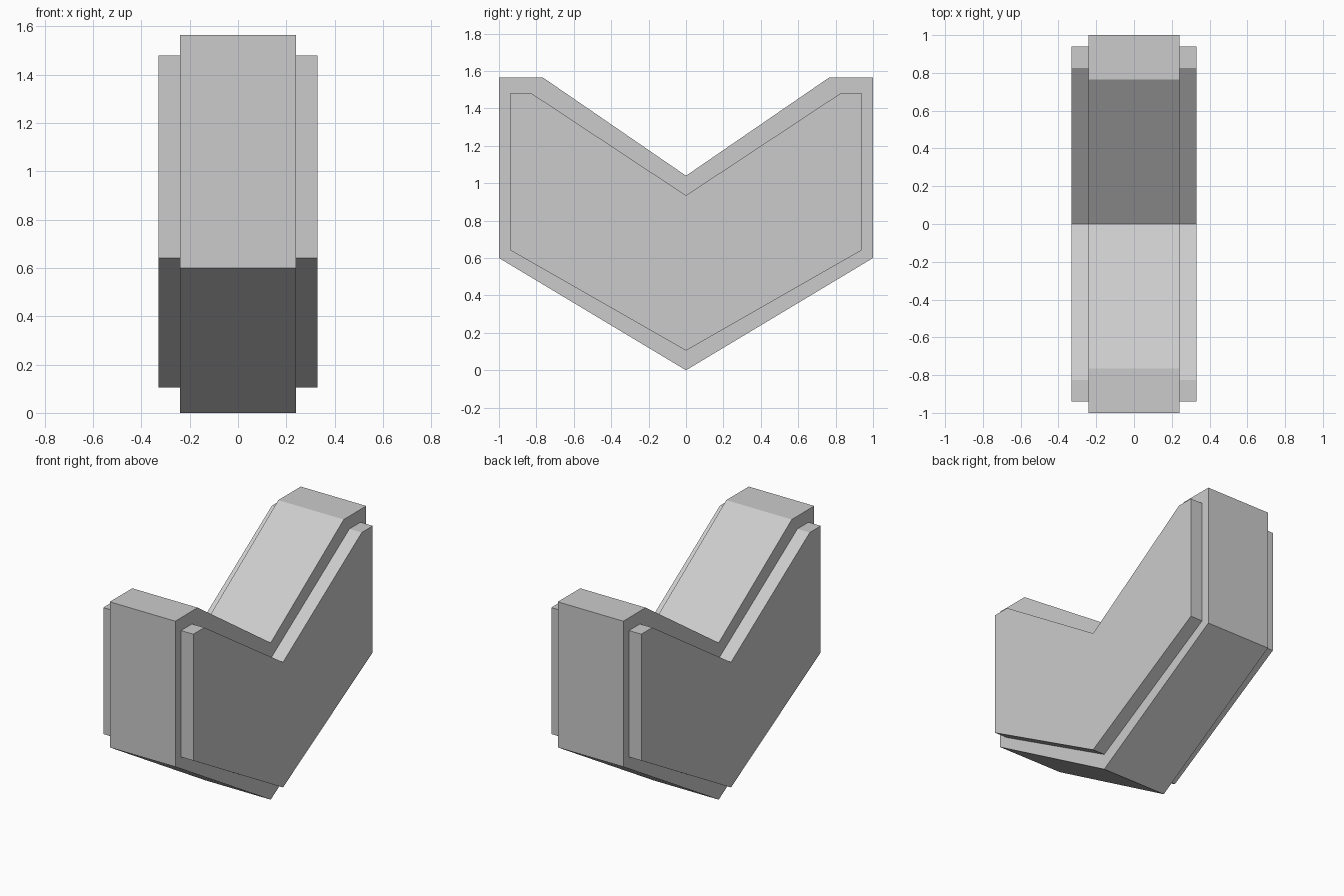
import bpy, bmesh

if "Cube" in bpy.data.objects:
    bpy.data.objects.remove(bpy.data.objects["Cube"])

# Half profiles (y, z), from bottom point to top notch
OUTER = [(0, 0), (1, 0.6), (1, 1.565), (0.765, 1.565), (0, 1.04)]
INNER = [(0, 0.105), (0.94, 0.642), (0.94, 1.48), (0.825, 1.48), (0, 0.935)]


def mirrored(half):
    return half + [(-y, z) for y, z in reversed(half[1:-1])]


# Chevron block: closed loops along x, stepping in to a raised panel on each side
bm = bmesh.new()
loops = []
for x, half in [(-0.33, INNER), (-0.24, INNER), (-0.24, OUTER),
                (0.24, OUTER), (0.24, INNER), (0.33, INNER)]:
    loops.append([bm.verts.new((x, y, z)) for y, z in mirrored(half)])

for a, b in zip(loops, loops[1:]):
    n = len(a)
    for i in range(n):
        j = (i + 1) % n
        bm.faces.new((a[i], a[j], b[j], b[i]))

# Side panel faces
bm.faces.new(loops[0])
bm.faces.new(loops[-1])
bmesh.ops.recalc_face_normals(bm, faces=bm.faces)

mesh = bpy.data.meshes.new("chevron_block")
bm.to_mesh(mesh)
bm.free()
bpy.context.collection.objects.link(bpy.data.objects.new("chevron_block", mesh))
